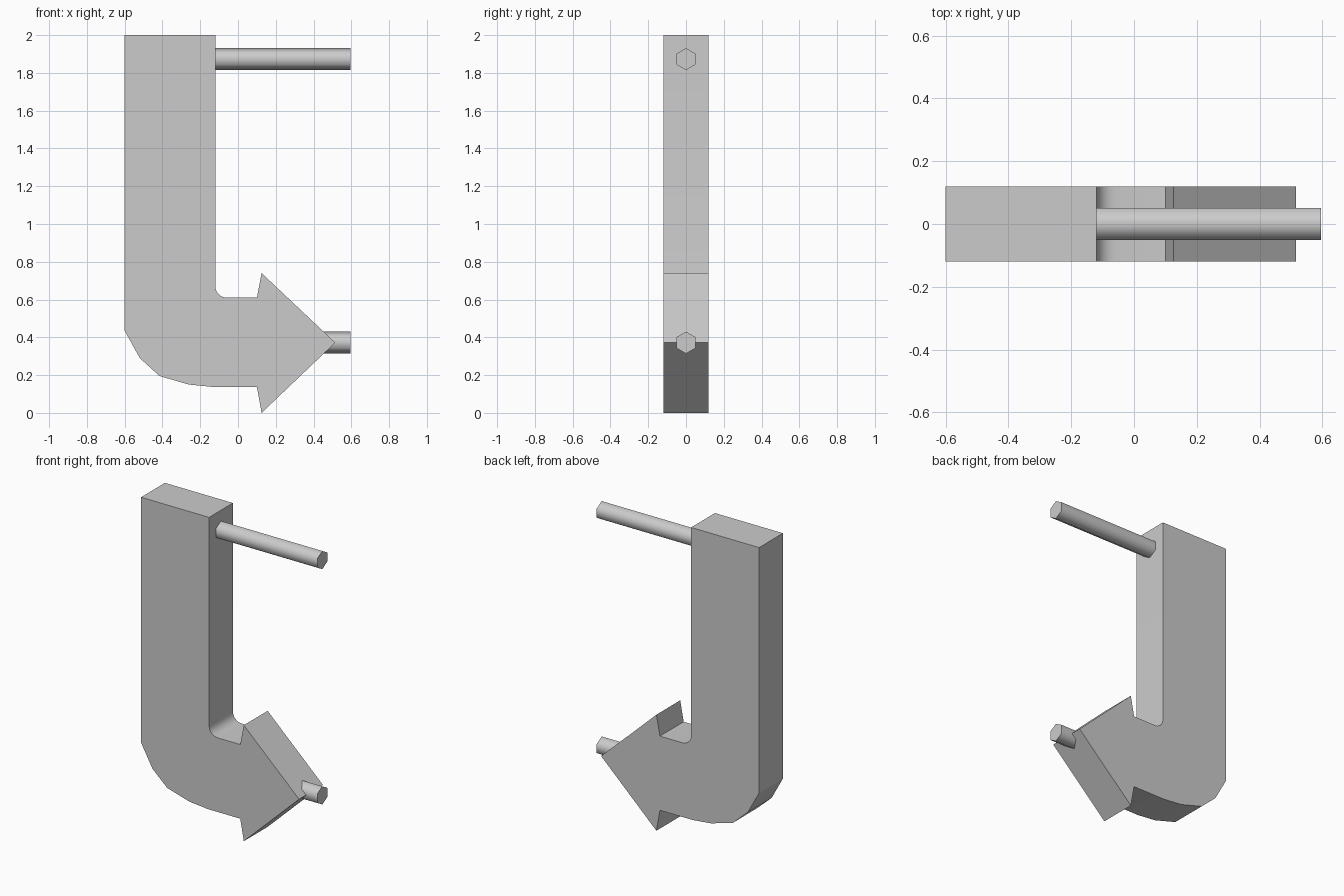
import bpy
import bmesh
import math
from mathutils import Matrix

cube = bpy.data.objects.get("Cube")
if cube:
    bpy.data.objects.remove(cube, do_unlink=True)

grey = bpy.data.materials.new("plain_grey")
grey.use_nodes = True
colour = (0.6, 0.6, 0.6, 1)
grey.diffuse_color = colour
grey.node_tree.nodes["Principled BSDF"].inputs["Base Color"].default_value = colour


def finish(name, bm, angle):
    """Turn a bmesh into a shaded, coloured object."""
    bmesh.ops.recalc_face_normals(bm, faces=bm.faces)
    mesh = bpy.data.meshes.new(name)
    bm.to_mesh(mesh)
    bm.free()
    mesh.materials.append(grey)
    obj = bpy.data.objects.new(name, mesh)
    bpy.context.collection.objects.link(obj)
    bpy.ops.object.select_all(action='DESELECT')
    obj.select_set(True)
    bpy.context.view_layer.objects.active = obj
    bpy.ops.object.shade_smooth_by_angle(angle=math.radians(angle))
    return obj


# Bent arrow: side profile extruded through its thickness
half_depth = 0.12
outer_bend = [(-0.6, 0.435), (-0.52, 0.29), (-0.415, 0.195), (-0.26, 0.15), (-0.13, 0.137)]
arrow_head = [(0.1, 0.137), (0.125, 0.0), (0.515, 0.372), (0.125, 0.74), (0.1, 0.61)]
fillet = [(-0.06 - 0.06 * math.sin(a), 0.67 - 0.06 * math.cos(a))
          for a in (math.radians(90 * i / 5) for i in range(6))]
profile = outer_bend + arrow_head + fillet + [(-0.12, 2.0), (-0.6, 2.0)]

bm = bmesh.new()
face = bm.faces.new([bm.verts.new((x, -half_depth, z)) for x, z in profile])
side = bmesh.ops.extrude_face_region(bm, geom=[face])
moved = [v for v in side["geom"] if isinstance(v, bmesh.types.BMVert)]
bmesh.ops.translate(bm, verts=moved, vec=(0, 2 * half_depth, 0))
finish("bent_arrow", bm, 28)


# Hexagonal rods pointing sideways
def rod(name, z):
    start, end = -0.12, 0.595
    bm = bmesh.new()
    bmesh.ops.create_cone(bm, cap_ends=True, segments=6, radius1=0.058,
                          radius2=0.058, depth=end - start)
    bm.transform(Matrix.Translation(((start + end) / 2, 0, z))
                 @ Matrix.Rotation(math.pi / 2, 4, 'Y'))
    # Put a corner at the top
    top = max(v.co.z for v in bm.verts) - z
    if top < 0.055:
        bmesh.ops.rotate(bm, verts=bm.verts, cent=(0, 0, z),
                         matrix=Matrix.Rotation(math.pi / 6, 3, 'X'))
    finish(name, bm, 65)


rod("upper_rod", 1.873)
rod("lower_rod", 0.372)
